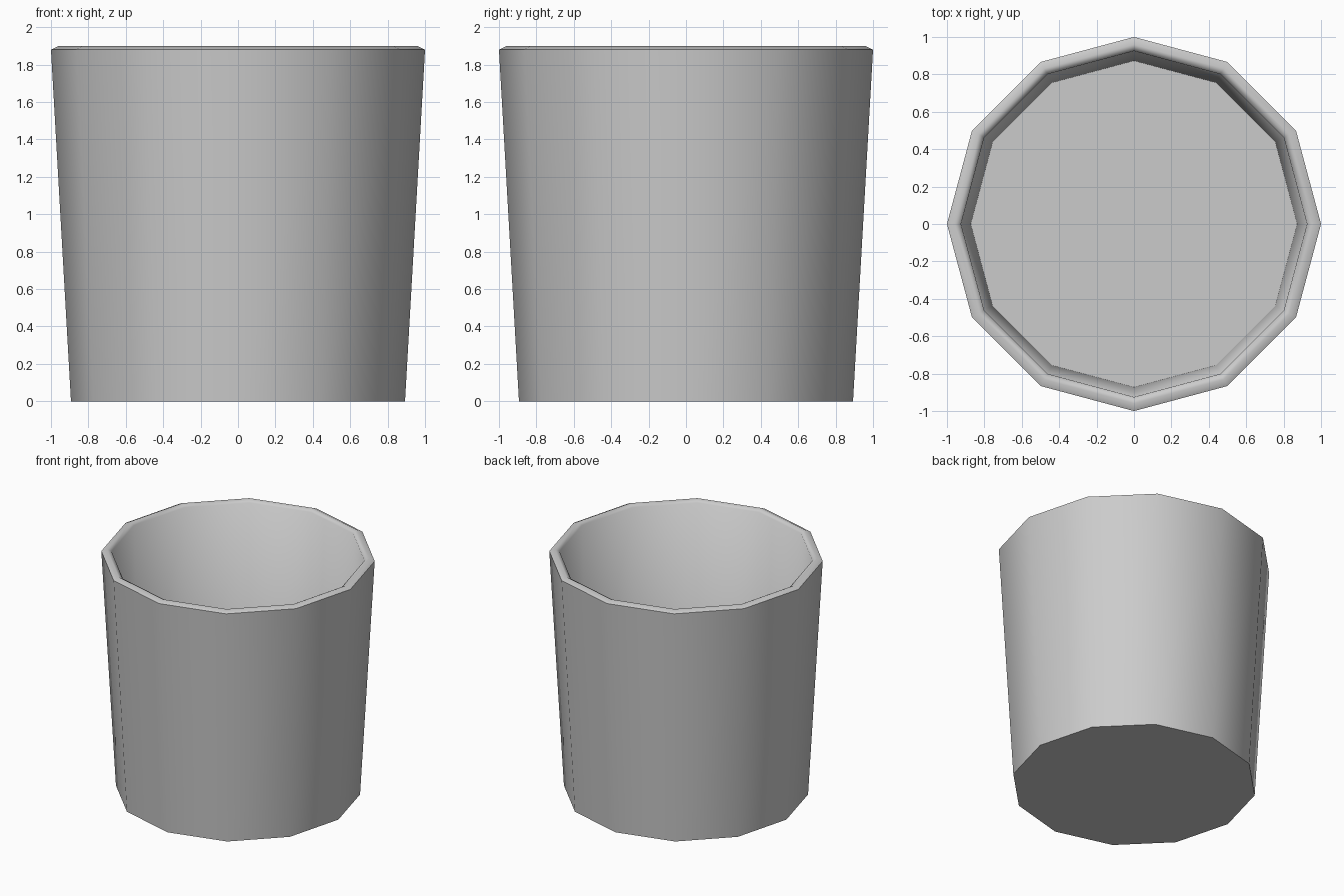
import bpy, bmesh
from math import cos, sin, pi, radians

if "Cube" in bpy.data.objects:
    bpy.data.objects.remove(bpy.data.objects["Cube"])

SIDES = 12

# Profile (radius, z): outer base, outer rim, rim ridge, inner rim, inner floor
profile = [(0.893, 0.0), (1.0, 1.88), (0.96, 1.90), (0.925, 1.88), (0.873, 0.05)]

bm = bmesh.new()
rings = [[bm.verts.new((r * cos(2 * pi * i / SIDES), r * sin(2 * pi * i / SIDES), z))
          for i in range(SIDES)] for r, z in profile]

# Walls and rim
for a, b in zip(rings, rings[1:]):
    for i in range(SIDES):
        j = (i + 1) % SIDES
        bm.faces.new((a[i], a[j], b[j], b[i]))

# Underside and inner floor
bm.faces.new(rings[0][::-1])
bm.faces.new(rings[-1])
bmesh.ops.recalc_face_normals(bm, faces=bm.faces)

mesh = bpy.data.meshes.new("cup")
bm.to_mesh(mesh)
bm.free()
cup = bpy.data.objects.new("cup", mesh)
bpy.context.collection.objects.link(cup)

# Smooth walls and rim, crisp base and lip edges
bpy.context.view_layer.objects.active = cup
cup.select_set(True)
bpy.ops.object.shade_smooth_by_angle(angle=radians(61))
